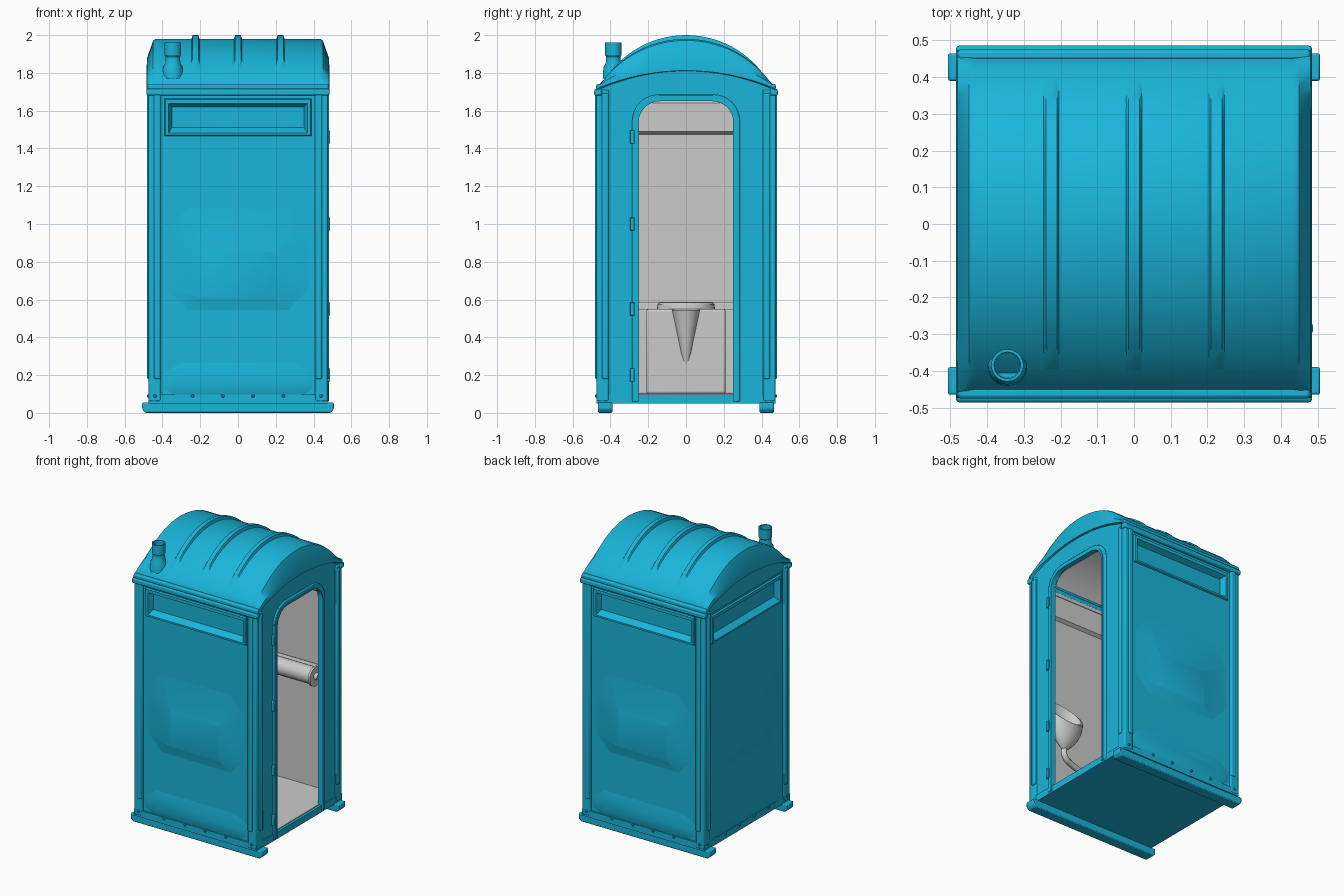
import bpy, bmesh, math
from mathutils import Vector, Matrix

if "Cube" in bpy.data.objects:
    bpy.data.objects.remove(bpy.data.objects["Cube"])

blue = bpy.data.materials.new("cabin_blue")
blue.diffuse_color = (0.01, 0.46, 0.70, 1)
blue.use_nodes = True
blue.node_tree.nodes["Principled BSDF"].inputs["Base Color"].default_value = blue.diffuse_color


def make(name, bm, mat=blue, bevel=0):
    bmesh.ops.recalc_face_normals(bm, faces=bm.faces)
    me = bpy.data.meshes.new(name)
    bm.to_mesh(me)
    bm.free()
    ob = bpy.data.objects.new(name, me)
    bpy.context.collection.objects.link(ob)
    if mat:
        me.materials.append(mat)
    if bevel:
        b = ob.modifiers.new("bevel", "BEVEL")
        b.width, b.segments = bevel, 2
    return ob


def loft(name, loops, mat=blue, closed=True, caps=(False, False), bevel=0):
    bm = bmesh.new()
    rows = [[bm.verts.new(p) for p in lp] for lp in loops]
    n = len(rows[0])
    for a, b in zip(rows, rows[1:]):
        for i in range(n if closed else n - 1):
            j = (i + 1) % n
            bm.faces.new((a[i], a[j], b[j], b[i]))
    if caps[0]:
        bm.faces.new(rows[0])
    if caps[1]:
        bm.faces.new(rows[-1])
    return make(name, bm, mat, bevel)


def prism_x(name, yz, x0, x1, mat=blue, bevel=0):
    return loft(name, [[(x, y, z) for y, z in yz] for x in (x0, x1)], mat, caps=(True, True), bevel=bevel)


def box(name, x, y, z, mat=blue, bevel=0):
    return prism_x(name, [(y[0], z[0]), (y[1], z[0]), (y[1], z[1]), (y[0], z[1])], x[0], x[1], mat, bevel)


def arc(hw, zb, zt, n=28):
    h = zt - zb
    r = (hw * hw + h * h) / (2 * h)
    a = math.asin(hw / r)
    return [(r * math.sin(a * (2 * i / n - 1)), zt - r + r * math.cos(a * (2 * i / n - 1))) for i in range(n + 1)]


def lathe(name, prof, matrix, mat=blue, n=24, caps=(True, True)):
    ang = [2 * math.pi * i / n for i in range(n)]
    return loft(name, [[matrix @ Vector((r * math.cos(t), r * math.sin(t), h)) for t in ang] for r, h in prof],
                mat, caps=caps)


def rect(hw, z0, z1):
    return [(-hw, z0), (hw, z0), (hw, z1), (-hw, z1)]


def octagon(hw, z0, z1, cx, cz):
    return [(-hw + cx, z0), (hw - cx, z0), (hw, z0 + cz), (hw, z1 - cz),
            (hw - cx, z1), (-hw + cx, z1), (-hw, z1 - cz), (-hw, z0 + cz)]


def on_side(pts, d, ang):
    m = Matrix.Rotation(ang, 3, "Z")
    return [m @ Vector((u, -d, z)) for u, z in pts]


# skids and floor
for s, nm in ((-1, "front"), (1, "back")):
    pts = [(-.49, 0), (.49, 0), (.507, .02), (.507, .055), (-.507, .055), (-.507, .02)]
    loft(nm + "_skid", [[(x, s * y, z) for x, z in pts] for y in (.39, .465)], caps=(True, True), bevel=.006)
box("base_slab", (-.473, .473), (-.473, .473), (.05, .097))
box("floor", (-.445, .455), (-.445, .445), (.09, .102), None)

# three closed walls with a vent recess, embossed panels, rivets and grey liner
for nm, ang in (("front", 0), ("back", math.pi), ("left", -math.pi / 2)):
    def ring(spec):
        return [on_side(rect(*r), d, ang) for r, d in spec]
    loft(nm + "_wall", ring([((.46, .06, 1.70), .462), ((.39, 1.465, 1.665), .462), ((.385, 1.47, 1.66), .473),
                             ((.368, 1.482, 1.638), .473), ((.35, 1.51, 1.62), .435)]), caps=(False, True))
    loft(nm + "_liner", ring([((.447, .10, 1.70), .447), ((.39, 1.475, 1.66), .447),
                              ((.37, 1.49, 1.64), .425)]), None, caps=(False, True))
    loft(nm + "_panel", [on_side(octagon(.385, .54, 1.10, .115, .12), .461, ang),
                         on_side(octagon(.20, .60, .87, .01, .01), .477, ang),
                         on_side(octagon(.19, .61, .86, .01, .01), .480, ang)], caps=(False, True))
    loft(nm + "_lower_panel", [on_side(octagon(.40, .07, .27, .09, .06), .461, ang),
                               on_side(octagon(.36, .08, .22, .08, .05), .470, ang)], caps=(False, True))
    for i, u in enumerate((-.44, -.24, -.08, .08, .24, .44)):
        m = Matrix.Rotation(ang, 4, "Z") @ Matrix.Translation((u, -.46, .09)) @ Matrix.Rotation(math.pi / 2, 4, "X")
        lathe(f"{nm}_rivet_{i}", [(.009, 0), (.009, .018), (.005, .021)], m, n=10)

# corner posts with rounded ridge bars
for sx in (-1, 1):
    for sy in (-1, 1):
        tag = ("left" if sx < 0 else "right") + ("_front" if sy < 0 else "_back")
        box(tag + "_post", sorted((sx * .408, sx * .475)), sorted((sy * .408, sy * .475)), (.06, 1.71), bevel=.008)
        box(tag + "_ridge_y", sorted((sx * .41, sx * .445)), sorted((sy * .465, sy * .483)), (.18, 1.69), bevel=.007)
        box(tag + "_ridge_x", sorted((sx * .465, sx * .483)), sorted((sy * .41, sy * .445)), (.18, 1.69), bevel=.007)


# door wall with rounded opening
def door_path(hw, top, r, z0):
    pts = [(-hw, z0)]
    for cy, a0 in ((-hw + r, math.pi), (hw - r, math.pi / 2)):
        pts += [(cy + r * math.cos(a0 - math.pi / 2 * i / 8), top - r + r * math.sin(a0 - math.pi / 2 * i / 8))
                for i in range(9)]
    return pts + [(hw, z0)]


opening = door_path(.25, 1.65, .11, .06)
outline = [(-.46, .06), (-.46, 1.72)] + arc(.46, 1.73, 1.84) + [(.46, 1.72), (.46, .06)]
prism_x("door_wall", outline + opening[::-1], .450, .467)
prism_x("door_wall_liner", [(-.447, .1), (-.447, 1.7), (.447, 1.7), (.447, .1)] + door_path(.252, 1.652, .11, .1)[::-1],
        .442, .449, None)
prism_x("door_trim", door_path(.285, 1.685, .14, .06) + opening[::-1], .446, .478, bevel=.006)
prism_x("inner_door_trim", door_path(.262, 1.662, .12, .06) + opening[::-1], .47, .482)
prism_x("left_gable", [(-.46, 1.68)] + arc(.46, 1.73, 1.84) + [(.46, 1.68)], -.467, -.452)
for i, z in enumerate((.20, .55, 1.0, 1.46)):
    box(f"hinge_{i}", (.465, .487), (-.297, -.272), (z - .035, z + .035), bevel=.004)

# barrel roof with sloped ends, ribs and eaves
secs = [(.472, .455, 1.715, 1.81), (.485, .465, 1.72, 1.812), (.481, .467, 1.73, 1.88),
        (.449, .453, 1.742, 1.972), (.435, .45, 1.745, 1.98)]
secs = [(-x, *r) for x, *r in secs] + secs[::-1]
loft("roof", [[(x, -h - .012, 1.70)] + [(x, y, z) for y, z in arc(h, b, t)] + [(x, h + .012, 1.70)]
              for x, h, b, t in secs], closed=False)
loft("ceiling", [[(x, y, z) for y, z in arc(.445, 1.725, 1.955)] for x in (-.45, .45)], None, closed=False)
for i in (-1, 0, 1):
    loft(f"roof_rib_{i + 2}", [[(i * .225 + dx, y, z) for y, z in arc(.45 - t, 1.745 + t, 1.978 + t)]
                               for dx, t in ((-.022, 0), (-.015, .022), (.015, .022), (.022, 0))], closed=False)
for s, nm in ((-1, "front"), (1, "back")):
    box(nm + "_eave", (-.485, .485), sorted((s * .445, s * .486)), (1.68, 1.715), bevel=.009)
    box(nm + "_eave_lip", (-.481, .481), sorted((s * .445, s * .476)), (1.71, 1.742), bevel=.01)

# vent pipe
lathe("vent_pipe", [(.056, 1.77), (.052, 1.83), (.040, 1.85), (.038, 1.885), (.044, 1.895), (.044, 1.96),
                    (.036, 1.96), (.034, 1.80)], Matrix.Translation((-.345, -.385, 0)), caps=(False, True))

# waste tank bench and seat
box("tank", (-.445, -.02), (-.21, .21), (.10, .55), None, .012)
box("tank_sides", (-.445, -.06), (-.445, .445), (.10, .55), None, .008)
box("tank_back_ledge", (-.445, -.33), (-.445, .445), (.54, .587), None, .008)
seat = Matrix.Translation((-.17, 0, 0)) @ Matrix.Diagonal((.9, 1, 1, 1))
lathe("seat", [(.155, .545), (.15, .575), (.14, .585), (.105, .585), (.095, .57), (.09, .545)], seat, None,
      n=32, caps=(False, True))
lathe("bowl_front", [(.005, .22), (.03, .32), (.055, .45), (.075, .545)], Matrix.Translation((-.035, 0, 0)), None)

# urinal with slanted rim and drain pipe
n = 28
loops = []
for k, t in [(1, i / 8) for i in range(9)] + [(.9, 1 - i / 8) for i in range(8)]:
    w = max(.12, math.sin(t * math.pi / 2) ** .6) * k
    loops.append([(.28 + .14 * w * math.cos(a), -.36 + .085 * w * math.sin(a),
                   .48 + (1 - k) * .15 + t * (.27 - .11 * math.sin(a)) * (1 if k == 1 else .95))
                  for a in (2 * math.pi * i / n for i in range(n))])
loft("urinal", loops, None, caps=(True, True))
cu = bpy.data.curves.new("urinal_pipe", "CURVE")
cu.dimensions, cu.bevel_depth, cu.bevel_resolution = "3D", .02, 3
sp = cu.splines.new("BEZIER")
path = [(.28, -.36, .50), (.27, -.365, .44), (.2, -.38, .41), (-.07, -.40, .38)]
sp.bezier_points.add(len(path) - 1)
for bp, p in zip(sp.bezier_points, path):
    bp.co = p
    bp.handle_left_type = bp.handle_right_type = "AUTO"
bpy.context.collection.objects.link(bpy.data.objects.new("urinal_pipe", cu))

# paper roll holder on the back wall
along_x = Matrix.Translation((0, .37, .92)) @ Matrix.Rotation(math.pi / 2, 4, "Y")
lathe("paper_roll", [(.058, -.02), (.058, .33)], along_x, None)
lathe("paper_roll_cap", [(.068, .33), (.068, .345), (.025, .345), (.02, .365)], along_x, None)
box("paper_bracket", (-.03, .345), (.40, .447), (.88, .97), None, .01)

# smooth curved parts, keep edges sharp
bpy.ops.object.select_all(action="DESELECT")
for ob in bpy.context.scene.objects:
    if ob.type == "MESH":
        ob.select_set(True)
        bpy.context.view_layer.objects.active = ob
bpy.ops.object.shade_smooth_by_angle(angle=math.radians(30))
